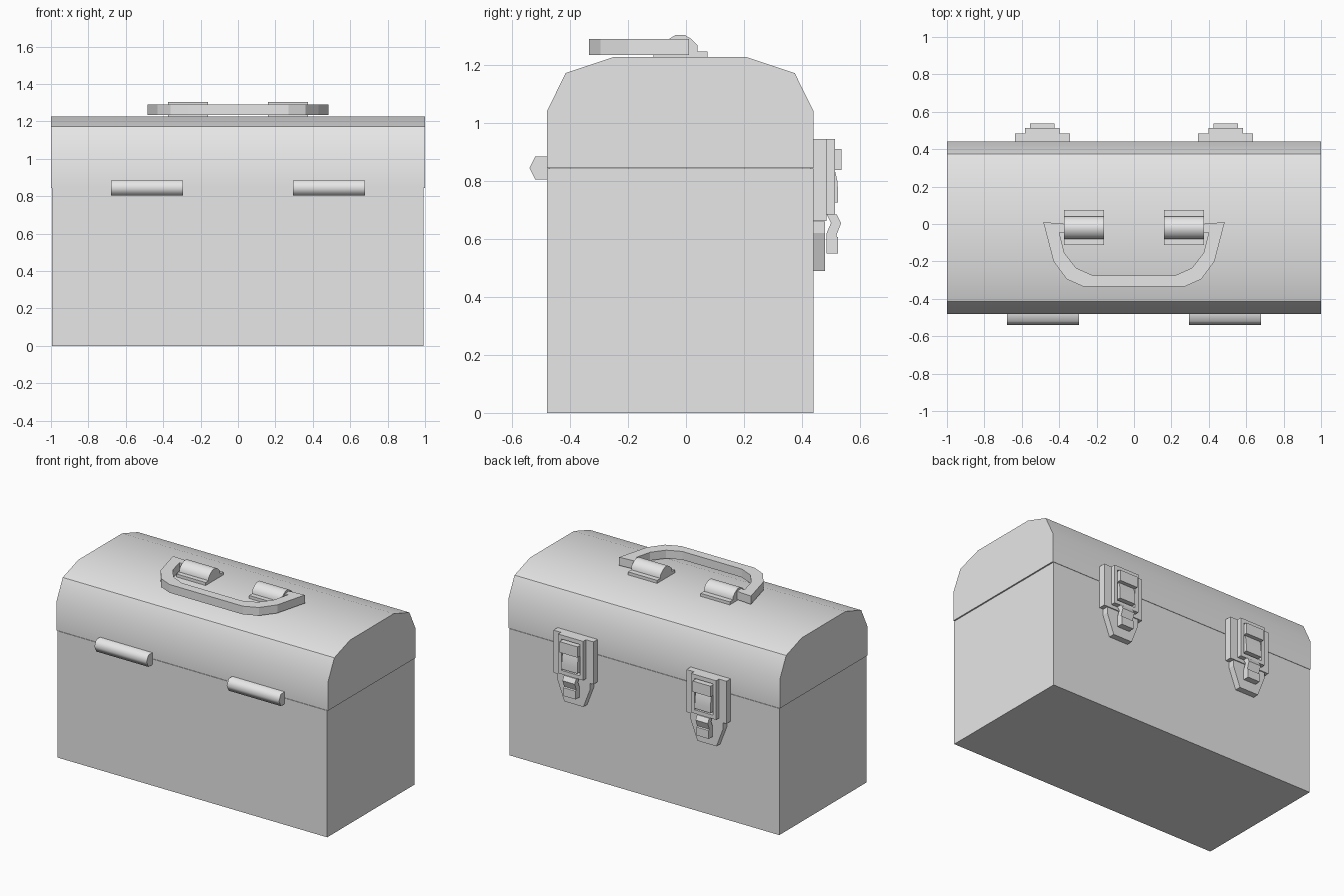
import bpy
import bmesh
import math
from mathutils import Vector

cube = bpy.data.objects.get("Cube")
if cube:
    bpy.data.objects.remove(cube, do_unlink=True)

# One plain grey metal
metal = bpy.data.materials.new("grey_metal")
metal.use_nodes = True
grey = (0.8, 0.8, 0.8, 1)
metal.diffuse_color = grey
metal.node_tree.nodes["Principled BSDF"].inputs["Base Color"].default_value = grey


def prism(name, points, axis, low, high, smooth=0):
    """Extrude a 2D outline along x, y or z; the outline uses the other two axes in order."""
    bm = bmesh.new()
    rings = []
    for depth in (low, high):
        ring = []
        for p in points:
            co = list(p)
            co.insert("xyz".index(axis), depth)
            ring.append(bm.verts.new(Vector(co)))
        rings.append(ring)
    bm.faces.new(rings[0])
    bm.faces.new(rings[1])
    n = len(points)
    for i in range(n):
        j = (i + 1) % n
        bm.faces.new((rings[0][i], rings[0][j], rings[1][j], rings[1][i]))
    bmesh.ops.recalc_face_normals(bm, faces=bm.faces[:])
    mesh = bpy.data.meshes.new(name)
    bm.to_mesh(mesh)
    bm.free()
    mesh.materials.append(metal)
    obj = bpy.data.objects.new(name, mesh)
    bpy.context.collection.objects.link(obj)
    if smooth:
        bpy.ops.object.select_all(action='DESELECT')
        obj.select_set(True)
        bpy.context.view_layer.objects.active = obj
        bpy.ops.object.shade_smooth_by_angle(angle=math.radians(smooth))
    return obj


def box(name, x, y, z):
    rect = [(y[0], z[0]), (y[1], z[0]), (y[1], z[1]), (y[0], z[1])]
    return prism(name, rect, "x", *x)


def mirrored(half, centre=0):
    """Complete a half outline by reflecting its first coordinate."""
    return half + [(2 * centre - a, b) for a, b in reversed(half)]


# Box body and domed lid
mid = -0.02
seam = 0.845
box("body", (-0.995, 0.993), (-0.48, 0.44), (0, seam - 0.002))
dome = mirrored([(-0.48, seam), (-0.48, 1.04), (-0.415, 1.172), (-0.25, 1.227)], mid)
prism("lid", dome, "x", -1, 1, smooth=45)

# Carrying handle lying toward the front, its ends turned into the mounts
outer = [(-0.36, 0.0), (-0.485, 0.01), (-0.43, -0.2), (-0.36, -0.295), (-0.27, -0.335)]
inner = [(-0.36, -0.045), (-0.4, -0.045), (-0.372, -0.155), (-0.31, -0.235), (-0.22, -0.275)]
right_outer = [(-x, y) for x, y in reversed(outer)]
right_inner = [(-x, y) for x, y in inner]
prism("handle", outer + right_outer + right_inner + inner[::-1], "z", 1.235, 1.29)

hinge_half = [(-0.47, 0.885), (-0.52, 0.885), (-0.54, 0.845)]
hinge = hinge_half + [(-0.52, 0.805), (-0.47, 0.805)]
arch = mirrored([(-0.08, 1.235), (-0.08, 1.268), (-0.058, 1.29), (-0.035, 1.304)], mid)
lever = [(0.485, 0.685), (0.52, 0.685), (0.535, 0.655), (0.518, 0.61), (0.525, 0.605),
         (0.525, 0.55), (0.485, 0.55), (0.485, 0.62), (0.5, 0.655)]
bulge = [(0.48, 0.835), (0.514, 0.835), (0.522, 0.8), (0.525, 0.76), (0.525, 0.725), (0.48, 0.725)]

for side, s in (("right", -1), ("left", 1)):
    def span(a, b):
        return sorted((s * a, s * b))

    # Handle mounts and front hinges
    x = span(0.16, 0.375)
    box(side + "_mount_plate", x, (-0.112, 0.075), (1.22, 1.247))
    prism(side + "_mount_arch", arch, "x", *x, smooth=50)
    prism(side + "_hinge", hinge, "x", *span(0.295, 0.68), smooth=70)

    # Rear latch: stepped plates, window frame, hook and lever
    c = s * 0.49

    def about(half):
        return (c - half, c + half)

    box(side + "_latch_plate", about(0.147), (0.43, 0.484), (0.662, 0.945))
    tab = mirrored([(c - 0.12, 0.66), (c - 0.12, 0.62), (c - 0.07, 0.49)], c)
    prism(side + "_latch_tab", tab, "y", 0.43, 0.48)
    for end, e in (("a", -1), ("b", 1)):
        bar = sorted((c + e * 0.068, c + e * 0.092))
        box(side + "_frame_bar_" + end, bar, (0.48, 0.514), (0.685, 0.945))
    box(side + "_frame_top", about(0.068), (0.48, 0.514), (0.918, 0.945))
    box(side + "_frame_bottom", about(0.068), (0.48, 0.514), (0.685, 0.71))
    box(side + "_latch_hook", about(0.066), (0.48, 0.536), (0.838, 0.91))
    prism(side + "_latch_bulge", bulge, "x", *about(0.058), smooth=30)
    prism(side + "_latch_lever", lever, "x", *about(0.045))
